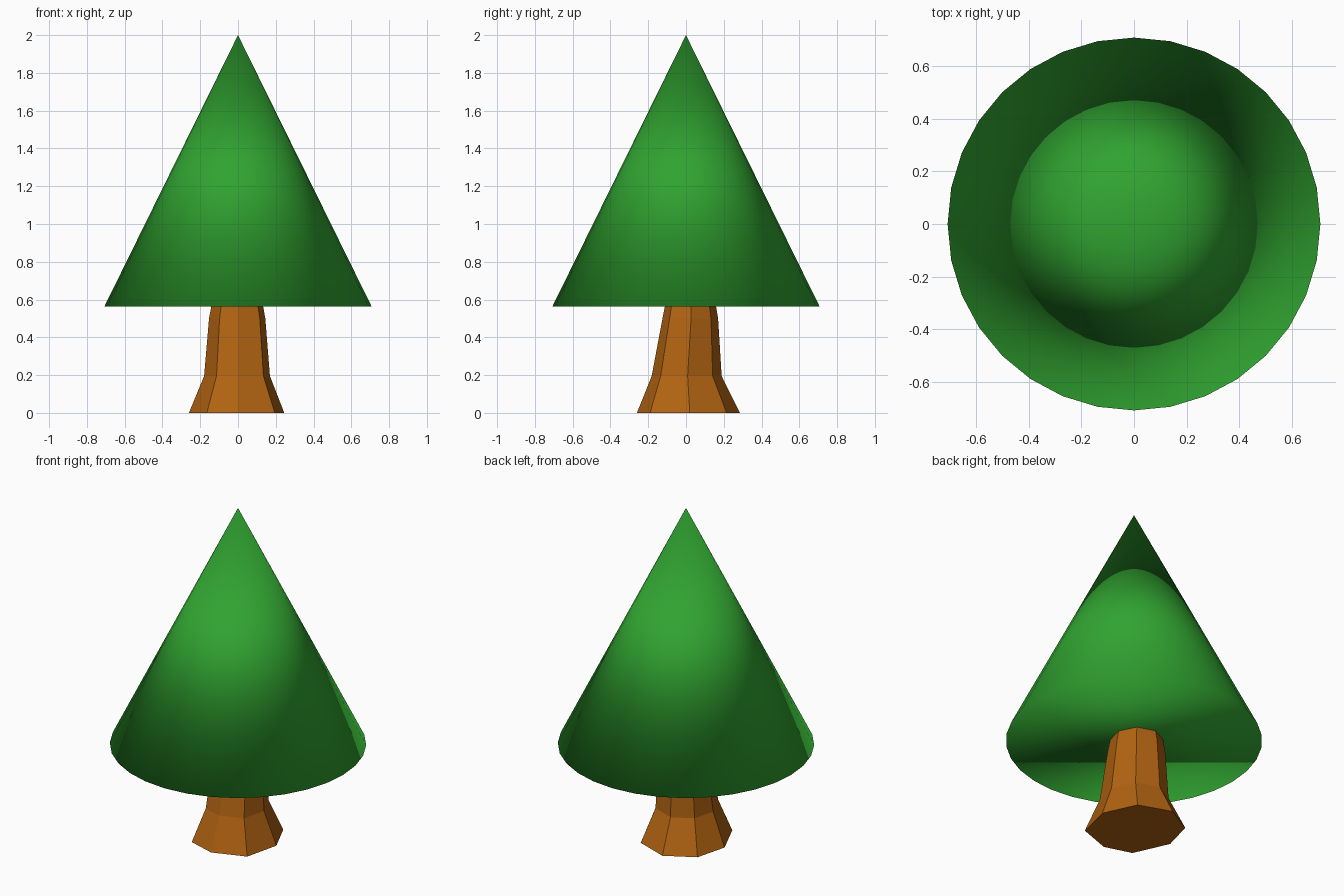
import bpy
import bmesh

cube = bpy.data.objects.get("Cube")
if cube:
    bpy.data.objects.remove(cube, do_unlink=True)


def make_material(name, rgb):
    mat = bpy.data.materials.new(name)
    mat.use_nodes = True
    mat.diffuse_color = (*rgb, 1)
    mat.node_tree.nodes["Principled BSDF"].inputs["Base Color"].default_value = (*rgb, 1)
    return mat


leaf_green = make_material("leaf green", (0.03, 0.37, 0.03))
bark_brown = make_material("bark brown", (0.44, 0.125, 0.006))

# Foliage: one closed cone, smooth all over, including the rim
BASE, TOP, RADIUS = 0.562, 2.0, 0.708
bpy.ops.mesh.primitive_cone_add(vertices=32, radius1=RADIUS, radius2=0,
                                depth=TOP - BASE, end_fill_type='NGON',
                                location=(0, 0, (BASE + TOP) / 2))
foliage = bpy.context.object
foliage.name = "foliage"
foliage.data.materials.append(leaf_green)
bpy.ops.object.shade_smooth()

# Trunk: uneven eight-sided rings, flared at the root and tucked into the foliage
root = [(0.155, 0.215), (-0.04, 0.285), (-0.21, 0.19), (-0.26, 0.0),
        (-0.165, -0.21), (0.0, -0.26), (0.195, -0.19), (0.245, 0.02)]
# Each level: height, x scale, y scale, y shift
levels = [(0, 1, 1, 0), (0.195, 0.69, 0.68, -0.005),
          (0.5, 0.59, 0.54, 0.016), (0.68, 0.46, 0.42, 0.02)]

bm = bmesh.new()
rings = [[bm.verts.new((x * sx, y * sy + dy, z)) for x, y in root]
         for z, sx, sy, dy in levels]
for low, high in zip(rings, rings[1:]):
    for i in range(len(root)):
        j = (i + 1) % len(root)
        bm.faces.new((low[i], low[j], high[j], high[i]))
bm.faces.new(rings[0])
bm.faces.new(rings[-1])
bmesh.ops.recalc_face_normals(bm, faces=bm.faces)
mesh = bpy.data.meshes.new("trunk")
bm.to_mesh(mesh)
bm.free()
trunk = bpy.data.objects.new("trunk", mesh)
mesh.materials.append(bark_brown)
bpy.context.collection.objects.link(trunk)
